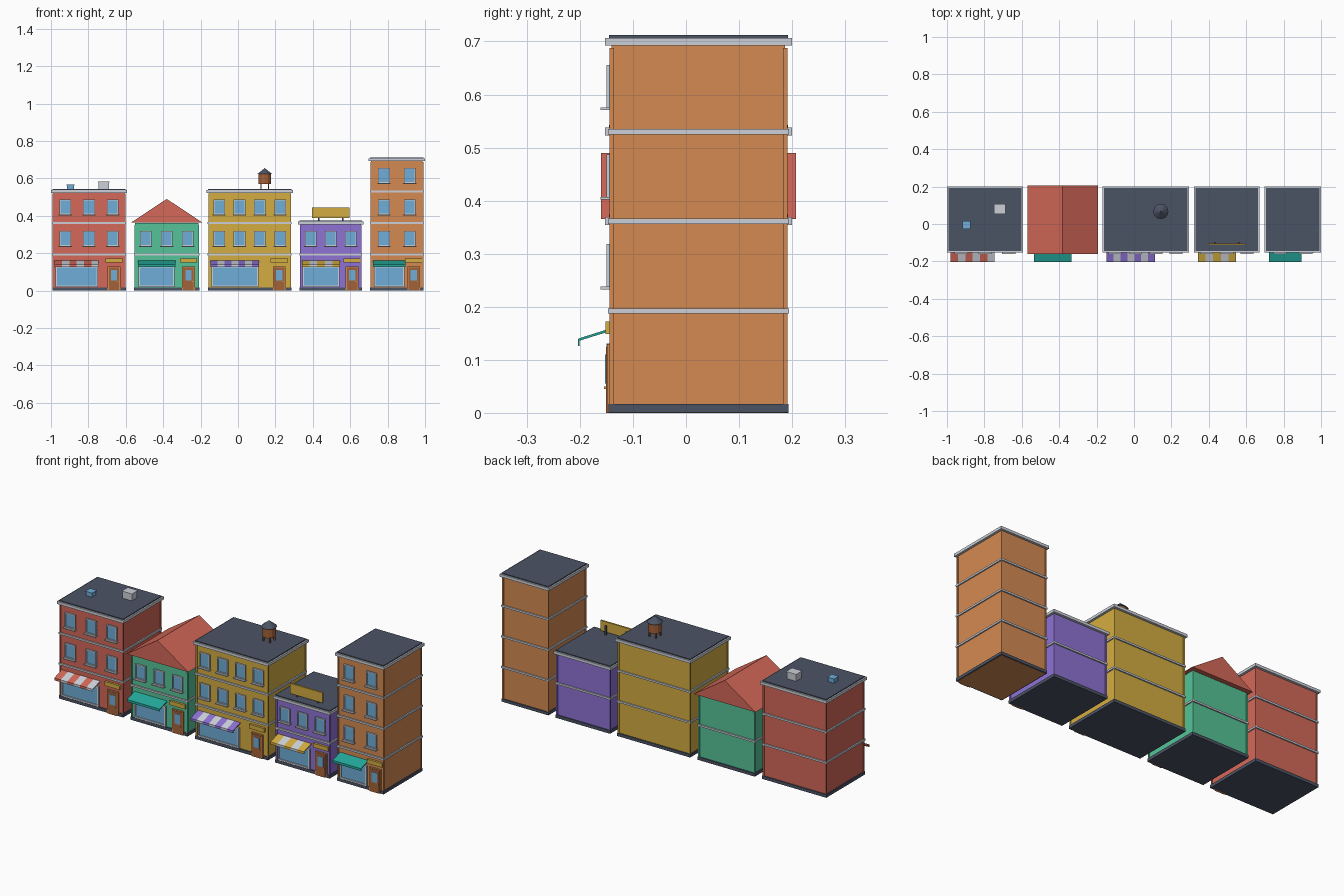
import bpy
from math import atan2, hypot, pi

if "Cube" in bpy.data.objects:
    bpy.data.objects.remove(bpy.data.objects["Cube"])


def material(name, rgb):
    """Flat material from display values, converted to linear."""
    lin = [((c / 255 + 0.055) / 1.055) ** 2.4 for c in rgb] + [1]
    m = bpy.data.materials.new(name)
    m.use_nodes = True
    m.diffuse_color = lin
    m.node_tree.nodes["Principled BSDF"].inputs["Base Color"].default_value = lin
    return m


RED = material("brick red", (212, 104, 88))
GREEN = material("mint green", (86, 196, 152))
YELLOW = material("mustard yellow", (212, 174, 66))
PURPLE = material("violet", (142, 114, 213))
ORANGE = material("terracotta orange", (212, 138, 82))
TEAL = material("teal", (36, 168, 154))
SLATE = material("dark slate", (75, 83, 100))
GREY = material("light grey", (204, 209, 217))
GLASS = material("window blue", (112, 174, 216))
BROWN = material("wood brown", (164, 98, 56))

FRONT, BACK = -0.14, 0.187      # wall planes
GROUND, STOREY = 0.192, 0.169   # storey heights


def mesh_object(name, verts, faces, mat):
    me = bpy.data.meshes.new(name)
    me.from_pydata(verts, [], faces)
    me.materials.append(mat)
    ob = bpy.data.objects.new(name, me)
    bpy.context.collection.objects.link(ob)
    return ob


def box(name, x, y, z, mat):
    """Box from (low, high) pairs along each axis."""
    verts = [(a, b, c) for a in x for b in y for c in z]
    faces = [(0, 1, 3, 2), (4, 6, 7, 5), (0, 4, 5, 1),
             (2, 3, 7, 6), (0, 2, 6, 4), (1, 5, 7, 3)]
    return mesh_object(name, verts, faces, mat)


def extrude_x(name, profile, x, mat):
    """Sweep a (y, z) profile along x."""
    n = len(profile)
    verts = [(a, y, z) for a in x for y, z in profile]
    faces = [tuple(range(n))[::-1], tuple(range(n, 2 * n))]
    faces += [(i, (i + 1) % n, (i + 1) % n + n, i + n) for i in range(n)]
    return mesh_object(name, verts, faces, mat)


def around(c, size):
    return (c - size / 2, c + size / 2)


def glazing(name, x, z, bar):
    """Glass pane with four frame bars on the front wall."""
    y = (FRONT - 0.01, FRONT)
    box(name + "_glass", x, (FRONT - 0.005, FRONT), z, GLASS)
    for side, a in (("left", x[1] - bar), ("right", x[0])):
        box(f"{name}_frame_{side}", (a, a + bar), y, z, GREY)
    for side, c in (("bottom", z[0]), ("top", z[1] - bar)):
        box(f"{name}_frame_{side}", (x[0] + bar, x[1] - bar), y, (c, c + bar), GREY)


def window(name, x, z):
    glazing(name, around(x, 0.062), (z, z + 0.08), 0.005)
    box(name + "_sill", around(x, 0.07), (FRONT - 0.021, FRONT), (z - 0.005, z), GREY)


def awning(name, x, colour, stripes):
    """Sloped canopy with a hanging front edge, in alternating stripes."""
    profile = [(FRONT, 0.160), (-0.200, 0.141), (-0.204, 0.139), (-0.204, 0.126),
               (-0.201, 0.126), (-0.201, 0.136), (FRONT, 0.155)]
    step = (x[1] - x[0]) / stripes
    for i in range(stripes):
        extrude_x(f"{name}_awning_{i + 1}", profile,
                  (x[0] + i * step, x[0] + (i + 1) * step), GREY if i % 2 else colour)


def door(name, x):
    box(name + "_door_frame", around(x, 0.068), (FRONT - 0.009, FRONT), (0, 0.13), ORANGE)
    box(name + "_door", around(x, 0.056), (FRONT - 0.011, FRONT), (0, 0.124), BROWN)
    box(name + "_door_pane", around(x, 0.034), (FRONT - 0.013, FRONT), (0.055, 0.11), GLASS)
    box(name + "_door_knob", around(x + 0.021, 0.005), (FRONT - 0.015, FRONT),
        (0.045, 0.05), YELLOW)
    box(name + "_sign", around(x, 0.092), (FRONT - 0.012, FRONT), (0.149, 0.172), YELLOW)


def ring(name, x, grow, z, mat):
    """Slab following the wall outline, grown outwards."""
    return box(name, (x[0] - grow, x[1] + grow), (FRONT - grow, BACK + grow), z, mat)


def building(name, x, storeys, columns, colour, shop, door_x, canopy, stripes=1, low=False):
    top = GROUND + STOREY * (storeys - 1)
    # walls, plinth and corner strips
    ring(name + "_walls", x, 0, (0 if low else 0.001, top), colour)
    ring(name + "_plinth", x, 0.006, (0.001 if low else 0, 0.017), SLATE)
    for side, a in (("left", x[1]), ("right", x[0])):
        for end, b in (("front", FRONT), ("back", BACK)):
            box(f"{name}_corner_{end}_{side}", around(a, 0.008), around(b, 0.008),
                (0.017, top - 0.011), colour)
    # floor bands and upper windows
    for s in range(1, storeys):
        z = GROUND + STOREY * (s - 1)
        ring(f"{name}_band_{s}", x, 0.007, (z - 0.005, z + 0.005), GREY)
        pitch = (x[1] - x[0]) / columns
        for c in range(columns):
            window(f"{name}_window_{s}_{c + 1}", x[0] + pitch * (c + 0.5), z + 0.046)
    # shop front
    glazing(name + "_shop_window", (shop[0] + 0.004, shop[1] - 0.004), (0.02, 0.131), 0.008)
    awning(name, shop, canopy, stripes)
    door(name, door_x)
    return top


def flat_roof(name, x, top):
    ring(name + "_cornice", x, 0.013, (top - 0.007, top + 0.008), GREY)
    ring(name + "_roof", x, 0.005, (top, top + 0.013), SLATE)
    return top + 0.013


# The row of five buildings
red_x, green_x, yellow_x = (-0.987, -0.606), (-0.55, -0.212), (-0.155, 0.28)
purple_x, orange_x = (0.335, 0.657), (0.712, 0.987)
red_top = flat_roof("red", red_x, building(
    "red", red_x, 3, 3, RED, (-0.98, -0.745), -0.663, RED, 6))
green_top = building("green", green_x, 2, 3, GREEN, (-0.535, -0.335), -0.265, TEAL)
yellow_top = flat_roof("yellow", yellow_x, building(
    "yellow", yellow_x, 3, 4, YELLOW, (-0.147, 0.113), 0.22, PURPLE, 7))
purple_top = flat_roof("purple", purple_x, building(
    "purple", purple_x, 2, 3, PURPLE, (0.342, 0.546), 0.61, YELLOW, 5))
flat_roof("orange", orange_x, building(
    "orange", orange_x, 4, 2, ORANGE, (0.722, 0.895), 0.94, TEAL, low=True))

# Gable roof of the green building
x0, x1 = green_x[0] - 0.02, green_x[1] + 0.02
y0, y1 = FRONT - 0.02, BACK + 0.02
mid = (x0 + x1) / 2
verts = [(x, y, z) for y in (y0, y1)
         for x, z in ((x0, green_top + 0.004), (x1, green_top + 0.004), (mid, 0.49))]
mesh_object("green_gable_roof", verts,
            [(0, 1, 2), (3, 5, 4), (0, 3, 4, 1), (1, 4, 5, 2), (2, 5, 3, 0)], RED)

# Roof vent and skylight of the red building
box("vent_unit", around(-0.717, 0.056), around(0.08, 0.046), (red_top, red_top + 0.034), GREY)
box("vent_lid", around(-0.717, 0.062), around(0.08, 0.052),
    (red_top + 0.034, red_top + 0.04), GREY)
box("skylight_curb", around(-0.895, 0.036), around(-0.005, 0.036),
    (red_top, red_top + 0.02), GLASS)
box("skylight_pane", around(-0.895, 0.042), around(-0.005, 0.042),
    (red_top + 0.02, red_top + 0.025), GLASS)

# Water tank of the yellow building
TX, TY = 0.143, 0.067
for i, (sx, sy) in enumerate([(-1, -1), (1, -1), (-1, 1), (1, 1)]):
    box(f"tank_leg_{i + 1}", around(TX + sx * 0.02, 0.007), around(TY + sy * 0.02, 0.007),
        (yellow_top, 0.575), BROWN)


def cone(name, r1, r2, z, mat):
    bpy.ops.mesh.primitive_cone_add(vertices=12, radius1=r1, radius2=r2, depth=z[1] - z[0],
                                    location=(TX, TY, (z[0] + z[1]) / 2))
    bpy.context.object.name = name
    bpy.context.object.data.materials.append(mat)


cone("tank_barrel", 0.034, 0.034, (0.57, 0.624), BROWN)
cone("tank_roof", 0.041, 0, (0.622, 0.655), SLATE)

# Billboard of the purple building
box("billboard", around(0.496, 0.2), around(-0.108, 0.01), (0.387, 0.443), YELLOW)
for side, x in (("left", 0.56), ("right", 0.432)):
    box("billboard_post_" + side, around(x, 0.008), around(-0.1, 0.008),
        (purple_top - 0.002, 0.425), SLATE)
